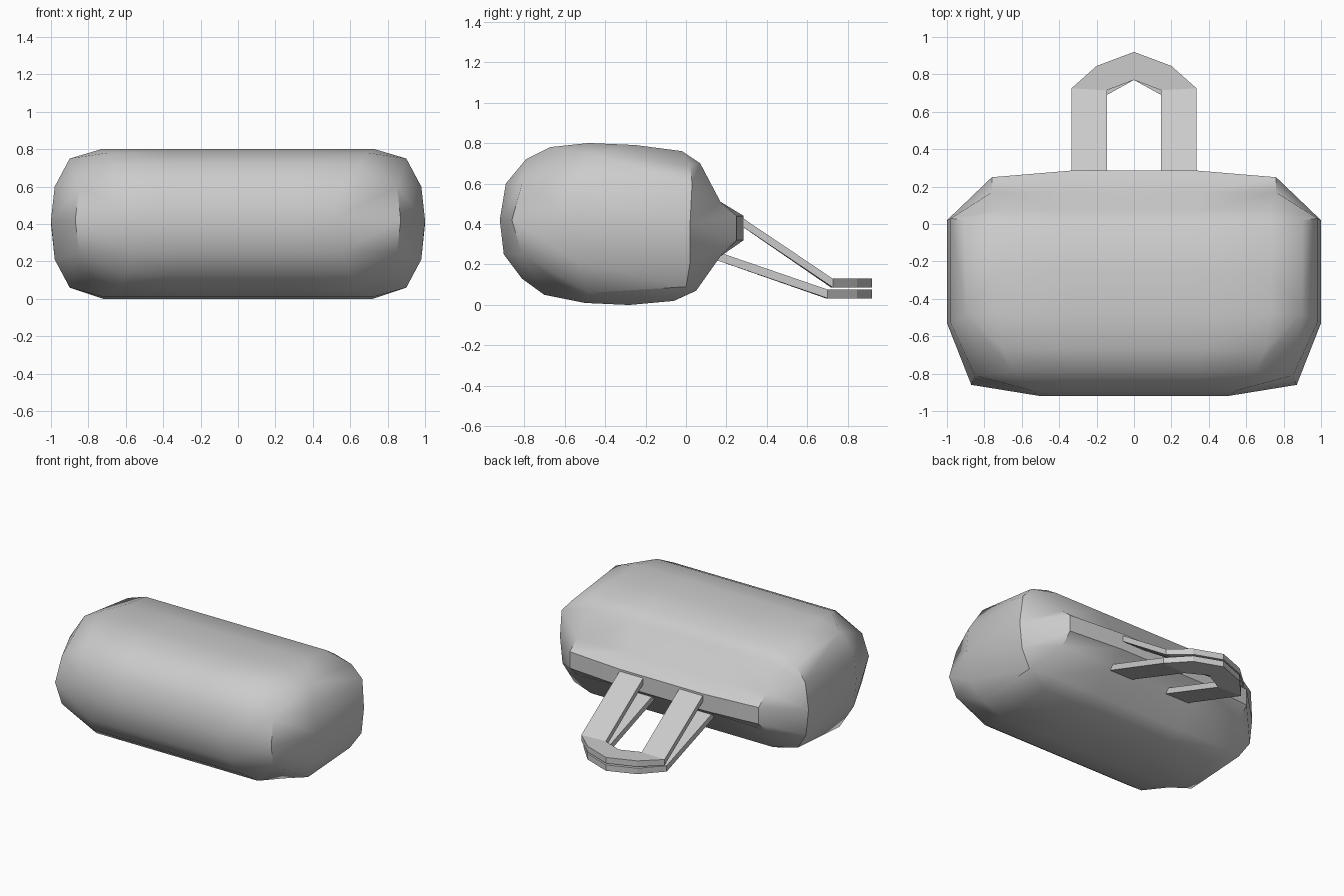
import bpy, bmesh, math

cube = bpy.data.objects.get("Cube")
if cube:
    bpy.data.objects.remove(cube, do_unlink=True)

fabric = bpy.data.materials.new("grey_fabric")
fabric.use_nodes = True
GREY = (0.6, 0.6, 0.6, 1)
fabric.diffuse_color = GREY
fabric.node_tree.nodes["Principled BSDF"].inputs["Base Color"].default_value = GREY


def finish(bm, name, smooth):
    """Turn a half mesh into an object mirrored across x = 0."""
    bmesh.ops.mirror(bm, geom=bm.verts[:] + bm.edges[:] + bm.faces[:],
                     axis='X', merge_dist=0.0005)
    bmesh.ops.remove_doubles(bm, verts=bm.verts, dist=0.0005)
    bmesh.ops.recalc_face_normals(bm, faces=bm.faces)
    mesh = bpy.data.meshes.new(name)
    bm.to_mesh(mesh)
    bm.free()
    mesh.materials.append(fabric)
    obj = bpy.data.objects.new(name, mesh)
    bpy.context.collection.objects.link(obj)
    if smooth:
        bpy.ops.object.select_all(action='DESELECT')
        obj.select_set(True)
        bpy.context.view_layer.objects.active = obj
        bpy.ops.object.shade_smooth_by_angle(angle=math.radians(36))
    return obj


def add_face(bm, verts):
    """Add a face, skipping repeated corners."""
    unique = list(dict.fromkeys(verts))
    if len(unique) > 2:
        bm.faces.new(unique)


# Side profile (y, z), half width of its straight run, matching end panel corner
profile = [
    (-.92, .42, .5, "f1"), (-.89, .6, .55, "f0"), (-.79, .72, .65, "f0"),
    (-.67, .78, .7, "m0"), (-.48, .8, .73, "m0"), (-.25, .79, .73, "m0"),
    (-.02, .76, .73, "b0"), (.07, .7, .73, "b0"), (.17, .51, .76, "b1"),
    (.25, .44, .76, "b2"), (.25, .32, .76, "b2"), (.17, .24, .76, "b3"),
    (.05, .07, .73, "b4"), (-.06, .02, .72, "b4"), (-.28, 0, .72, "m4"),
    (-.5, .01, .72, "m4"), (-.7, .05, .65, "f2"), (-.81, .13, .6, "f2"),
    (-.9, .25, .55, "f2"),
]
# End panel: front column, middle column, back column
panel = {
    "f0": (.85, -.81, .6), "f1": (.87, -.86, .42), "f2": (.85, -.81, .25),
    "m0": (.9, -.48, .75), "m1": (.98, -.53, .6), "m2": (1, -.53, .42),
    "m3": (.98, -.53, .21), "m4": (.9, -.48, .06),
    "b0": (.9, .02, .69), "b1": (.98, .03, .6), "b2": (1, .02, .4),
    "b3": (.98, .02, .21), "b4": (.9, 0, .09),
}
outline = "f1 f0 m0 b0 b1 b2 b3 b4 m4 f2".split()

# Bag body
bm = bmesh.new()
corner = {key: bm.verts.new(co) for key, co in panel.items()}
mid, rim = [], []
for y, z, x, key in profile:
    # the closing strip at the back bows out slightly in the middle
    bow = 0.035 if y > .2 else 0
    mid.append([bm.verts.new((0, y + bow, z)), bm.verts.new((.34, y + bow, z))])
    rim.append(bm.verts.new((x, y, z)))
for i, row in enumerate(profile):
    j = (i + 1) % len(profile)
    add_face(bm, [mid[i][0], mid[j][0], mid[j][1], mid[i][1]])
    add_face(bm, [mid[i][1], mid[j][1], rim[j], rim[i]])
    a, b = row[3], profile[j][3]
    add_face(bm, [rim[i], rim[j], corner[b], corner[a]])
for i in range(4):
    add_face(bm, [corner[k] for k in (f"m{i}", f"m{i+1}", f"b{i+1}", f"b{i}")])
for keys in ("f0 m0 m1", "f0 m1 m2 f1", "f1 m2 m3 f2", "f2 m3 m4"):
    add_face(bm, [corner[k] for k in keys.split()])
finish(bm, "bag_body", True)


# Carrying handles: sloping legs ending in a flat pointed loop
def handle(name, start_y, start_z, bend_y, flat_z):
    bm = bmesh.new()
    outer = [(.335, start_y), (.335, bend_y), (.2, .845), (0, .92)]
    inner = [(.145, start_y), (.145, bend_y - .01), (0, .77)]

    def vert(p):
        z = start_z if p[1] == start_y else flat_z
        return bm.verts.new((p[0], p[1], z))

    o = [vert(p) for p in outer]
    n = [vert(p) for p in inner]
    faces = [bm.faces.new(f) for f in (
        (o[0], o[1], n[1], n[0]), (o[1], o[2], n[1]), (o[2], o[3], n[2], n[1]))]
    lower = bmesh.ops.extrude_face_region(bm, geom=faces, use_keep_orig=True)
    moved = [g for g in lower["geom"] if isinstance(g, bmesh.types.BMVert)]
    bmesh.ops.translate(bm, verts=moved, vec=(0, 0, -.043))
    # open the centre seam so both halves join cleanly
    seam = [f for f in bm.faces if all(abs(v.co.x) < .001 for v in f.verts)]
    bmesh.ops.delete(bm, geom=seam, context='FACES')
    return finish(bm, name, False)


handle("upper_handle", .22, .47, .725, .13)
handle("lower_handle", .14, .268, .7, .076)
